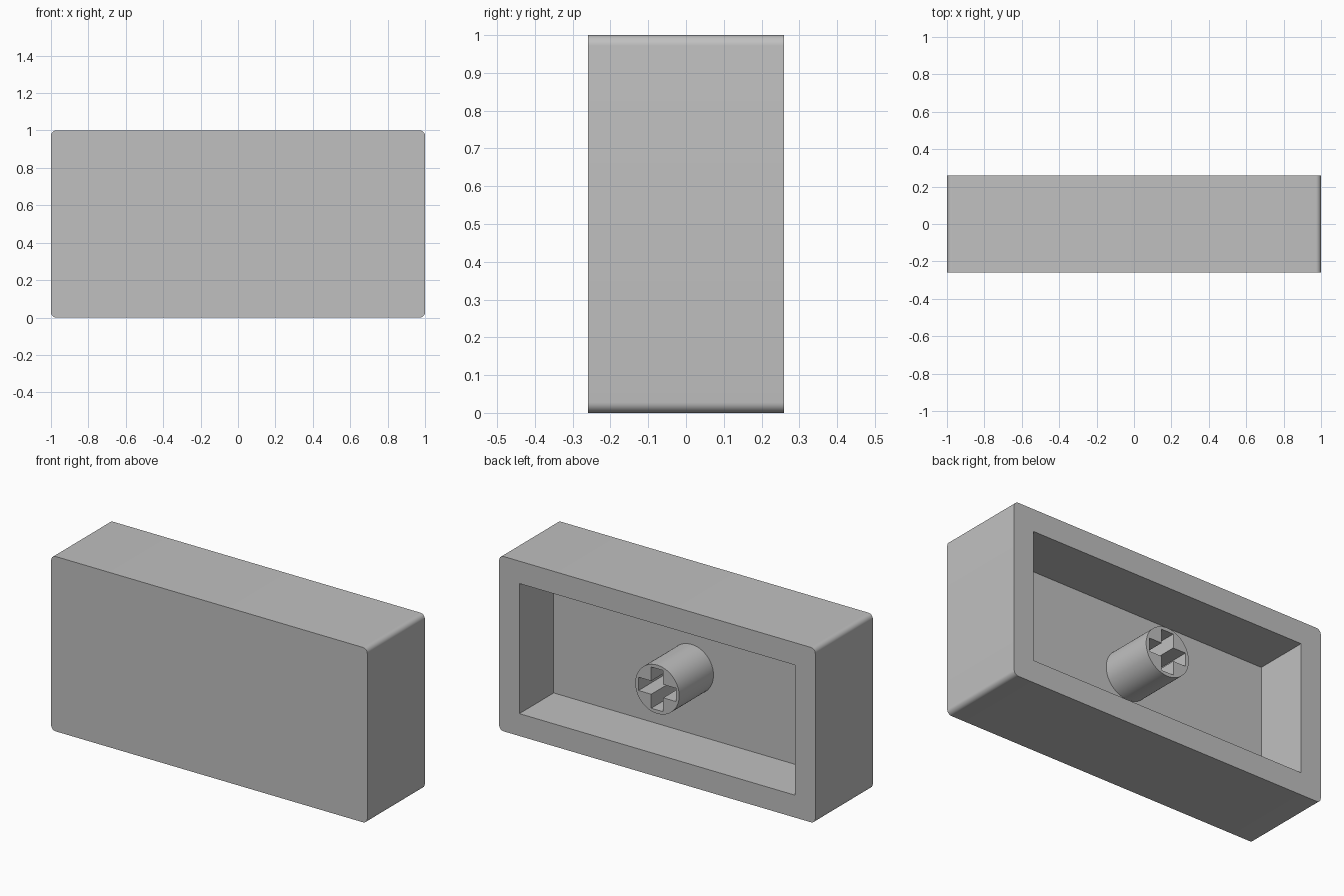
import bpy
import bmesh
import math
from mathutils import Matrix

if "Cube" in bpy.data.objects:
    bpy.data.objects.remove(bpy.data.objects["Cube"])

BACK, FRONT, FLOOR = 0.26, -0.26, -0.05   # y of the rim, the outer face and the pocket floor
CZ = 0.5                                  # height of the centre line

grey = bpy.data.materials.new("light grey")
grey.diffuse_color = (0.53, 0.53, 0.53, 1.0)
grey.use_nodes = True
grey.node_tree.nodes["Principled BSDF"].inputs["Base Color"].default_value = grey.diffuse_color


def rounded_rect(w, h, r, steps=8):
    """Outline in x,z with rounded corners, centred on the origin."""
    pts = []
    for k, (sx, sz) in enumerate([(1, 1), (-1, 1), (-1, -1), (1, -1)]):
        for i in range(steps + 1):
            a = math.pi / 2 * (k + i / steps)
            pts.append((sx * (w / 2 - r) + r * math.cos(a),
                        sz * (h / 2 - r) + r * math.sin(a)))
    return pts


def prism(name, outline, y0, y1):
    """Extrude an x,z outline along y."""
    bm = bmesh.new()
    face = bm.faces.new([bm.verts.new((x, y0, z + CZ)) for x, z in outline])
    ext = bmesh.ops.extrude_face_region(bm, geom=[face])
    verts = [v for v in ext["geom"] if isinstance(v, bmesh.types.BMVert)]
    bmesh.ops.translate(bm, verts=verts, vec=(0, y1 - y0, 0))
    bmesh.ops.recalc_face_normals(bm, faces=bm.faces[:])
    mesh = bpy.data.meshes.new(name)
    bm.to_mesh(mesh)
    bm.free()
    mesh.materials.append(grey)
    obj = bpy.data.objects.new(name, mesh)
    bpy.context.collection.objects.link(obj)
    return obj


def cut(obj, cutter):
    """Subtract the cutter, then remove it."""
    bpy.context.view_layer.objects.active = obj
    mod = obj.modifiers.new("cut", "BOOLEAN")
    mod.operation = "DIFFERENCE"
    mod.solver = "EXACT"
    mod.object = cutter
    bpy.ops.object.modifier_apply(modifier=mod.name)
    bpy.data.objects.remove(cutter)


def smooth(obj):
    bpy.ops.object.select_all(action="DESELECT")
    obj.select_set(True)
    bpy.context.view_layer.objects.active = obj
    bpy.ops.object.shade_smooth_by_angle(angle=math.radians(30))


# Cap shell: block with rounded side corners and a rectangular pocket in the back
shell = prism("cap_shell", rounded_rect(2.0, 1.0, 0.028), FRONT, BACK)
w, h = 0.872, 0.372
pocket = prism("pocket_cutter", [(w, h), (-w, h), (-w, -h), (w, -h)], FLOOR, BACK + 0.1)
cut(shell, pocket)
smooth(shell)

# Mounting stem: round post, flush with the rim, with a cross-shaped socket
circle = [(0.139 * math.cos(math.tau * i / 64), 0.139 * math.sin(math.tau * i / 64))
          for i in range(64)]
stem = prism("mounting_stem", circle, FLOOR, BACK)
a, b = 0.118, 0.038
arm = [(b, b), (b, a), (-b, a)]
cross = [(x * math.cos(t) - z * math.sin(t), x * math.sin(t) + z * math.cos(t))
         for t in (k * math.pi / 2 for k in range(4)) for x, z in arm]
socket = prism("socket_cutter", cross, FLOOR - 0.02, BACK + 0.1)
cut(stem, socket)
smooth(stem)
